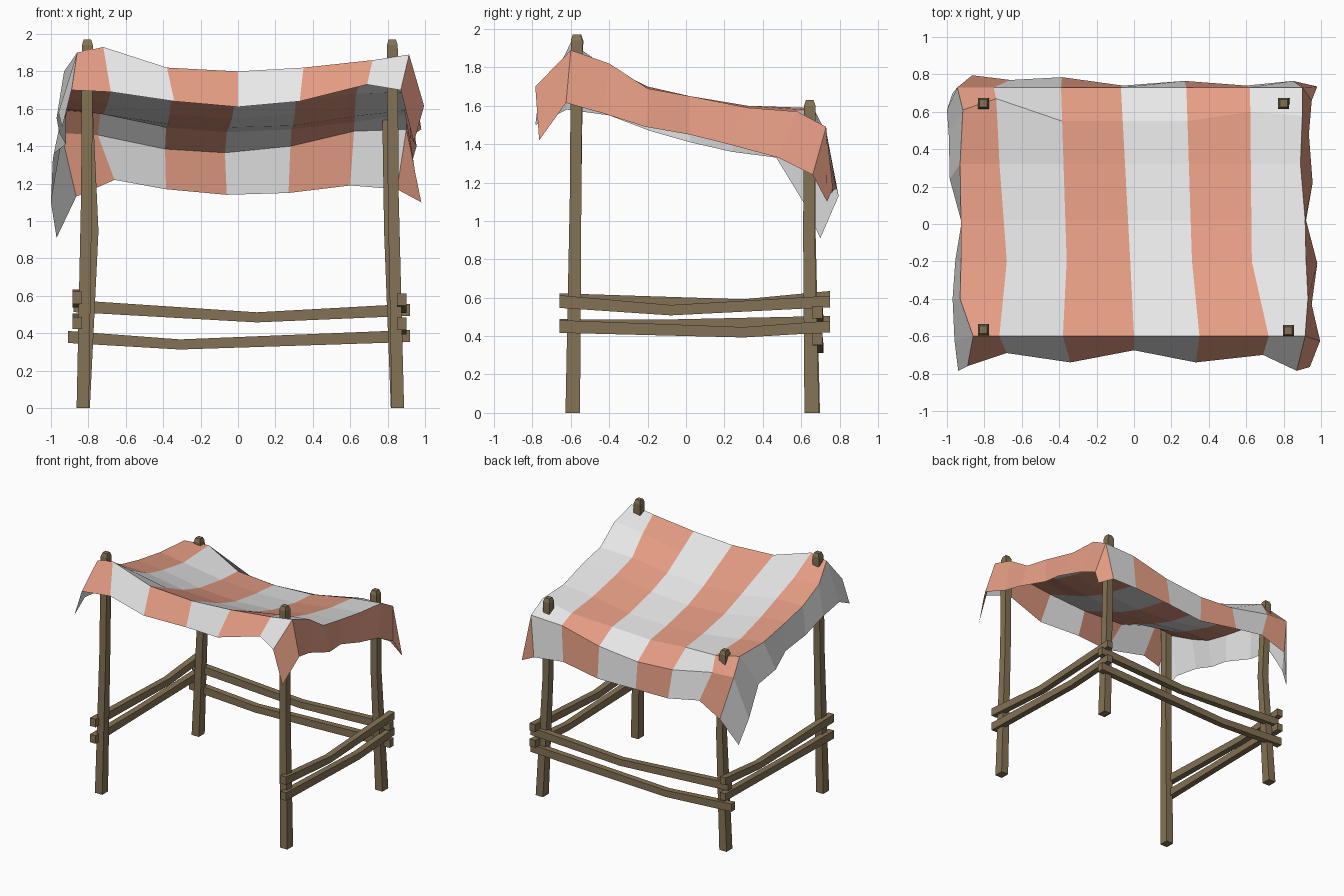
import bpy, bmesh
from mathutils import Vector


def material(name, rgb):
    m = bpy.data.materials.new(name)
    m.diffuse_color = (*rgb, 1)
    return m


wood = material("brown wood", (0.23, 0.17, 0.09))
white = material("off white cloth", (0.80, 0.80, 0.80))
red = material("terracotta cloth", (0.78, 0.335, 0.23))


def finish(bm, name, mats):
    bmesh.ops.recalc_face_normals(bm, faces=bm.faces)
    me = bpy.data.meshes.new(name)
    bm.to_mesh(me)
    bm.free()
    for m in mats:
        me.materials.append(m)
    ob = bpy.data.objects.new(name, me)
    bpy.context.collection.objects.link(ob)


def beam(name, path, u, v):
    """Four-sided beam; path holds (x, y, z, half_u, half_v), u and v span the section."""
    bm = bmesh.new()
    u, v = Vector(u), Vector(v)
    rings = []
    for x, y, z, a, b in path:
        c = Vector((x, y, z))
        rings.append([bm.verts.new(c + u * a * i + v * b * j)
                      for i, j in ((-1, -1), (1, -1), (1, 1), (-1, 1))])
    for r, s in zip(rings, rings[1:]):
        for k in range(4):
            bm.faces.new((r[k], r[(k + 1) % 4], s[(k + 1) % 4], s[k]))
    bm.faces.new(rings[0])
    bm.faces.new(rings[-1])
    finish(bm, name, [wood])


# Posts: bottom, middle and top centre, with a small chamfer on the head
posts = {
    "front_left_post": ((-0.83, -0.59), (-0.81, -0.575), (-0.805, -0.565), 1.97),
    "front_right_post": ((0.855, -0.59), (0.83, -0.575), (0.825, -0.57), 1.97),
    "back_left_post": ((-0.825, 0.66), (-0.775, 0.645), (-0.805, 0.645), 1.63),
    "back_right_post": ((0.85, 0.655), (0.81, 0.64), (0.80, 0.645), 1.63),
}
for name, (b, m, t, h) in posts.items():
    beam(name, [(*b, 0, 0.033, 0.038), (*m, h * 0.58, 0.029, 0.03),
                (*t, h - 0.03, 0.029, 0.03), (*t, h, 0.02, 0.02)],
         (1, 0, 0), (0, 1, 0))

# Side rails: x, z at front, (bend y, z), z at back
side_rails = {
    "right_upper_rail": (0.875, 0.58, -0.08, 0.535, 0.58),
    "right_lower_rail": (0.875, 0.45, 0.30, 0.42, 0.45),
    "left_upper_rail": (-0.86, 0.59, 0.30, 0.565, 0.605),
    "left_lower_rail": (-0.86, 0.455, -0.08, 0.46, 0.475),
}
for name, (x, z0, ym, zm, z1) in side_rails.items():
    beam(name, [(x, -0.66, z0, 0.025, 0.033), (x, ym, zm, 0.025, 0.027),
                (x, 0.75, z1, 0.025, 0.03)], (1, 0, 0), (0, 0, 1))

# Back rails
for name, x0, z0, xm, zm, z1 in (("back_upper_rail", -0.88, 0.545, 0.10, 0.485, 0.525),
                                 ("back_lower_rail", -0.91, 0.38, -0.31, 0.34, 0.385)):
    beam(name, [(x0, 0.685, z0, 0.025, 0.032), (xm, 0.69, zm, 0.025, 0.027),
                (0.92, 0.685, z1, 0.025, 0.032)], (0, 1, 0), (0, 0, 1))

# Canopy: sagging grid, rows run front to back, columns are the stripe borders
row_y = [-0.60, -0.40, -0.20, 0.02, 0.32, 0.55, 0.73]
left_x = [-0.86, -0.93, -0.925, -0.925, -0.93, -0.915, -0.945]
right_x = [0.915, 0.93, 0.92, 0.915, 0.89, 0.90, 0.90]
front_x = [-0.72, -0.38, 0.0, 0.35, 0.72]
mid_x = [-0.68, -0.36, -0.02, 0.31, 0.63]
back_x = [-0.75, -0.39, -0.07, 0.28, 0.62]
heights = [
    (1.90, 1.93, 1.82, 1.80, 1.82, 1.86, 1.89),
    (1.80, 1.79, 1.73, 1.71, 1.73, 1.79, 1.82),
    (1.70, 1.69, 1.64, 1.62, 1.64, 1.68, 1.69),
    (1.65, 1.63, 1.57, 1.55, 1.57, 1.62, 1.65),
    (1.60, 1.57, 1.52, 1.50, 1.51, 1.56, 1.59),
    (1.59, 1.575, 1.50, 1.475, 1.49, 1.53, 1.57),
    (1.47, 1.46, 1.385, 1.365, 1.40, 1.48, 1.49),
]
post_lift = (0.06, 0.12, 0, 0, 0, 0.05, 0.03)   # sheet pulled back around rear posts

# Lower hems of the hanging edges
front_hem = [(-0.89, -0.76, 1.70), (-0.68, -0.69, 1.69), (-0.34, -0.74, 1.64),
             (0.0, -0.675, 1.61), (0.33, -0.74, 1.64), (0.69, -0.70, 1.73), (0.87, -0.785, 1.70)]
back_hem = [(-0.865, 0.795, 1.13), (-0.66, 0.77, 1.22), (-0.385, 0.785, 1.17),
            (-0.06, 0.74, 1.14), (0.27, 0.765, 1.15), (0.60, 0.74, 1.19), (0.85, 0.765, 1.17)]
# Side hems start and end with the drooping corner tips
left_hem = [(-0.94, -0.785, 1.50), (-0.96, -0.62, 1.58), (-0.97, -0.40, 1.55),
            (-0.955, -0.19, 1.47), (-0.92, 0.02, 1.41), (-0.985, 0.24, 1.36),
            (-0.99, 0.47, 1.33), (-1.0, 0.61, 1.10), (-0.97, 0.70, 0.91)]
right_hem = [(0.94, -0.765, 1.42), (0.995, -0.625, 1.615), (0.95, -0.43, 1.56),
             (0.98, -0.21, 1.49), (0.92, 0.02, 1.45), (0.955, 0.22, 1.40),
             (0.935, 0.48, 1.33), (0.95, 0.66, 1.24), (0.98, 0.735, 1.10)]

bm = bmesh.new()


def border_x(i, c):
    """x of stripe border c in row i, bent at the third row."""
    y = row_y[i]
    if i <= 2:
        a, b, t = front_x[c], mid_x[c], (y + 0.60) / 0.40
    else:
        a, b, t = mid_x[c], back_x[c], (y + 0.20) / 0.93
    return a + (b - a) * t


grid = []
for i, y in enumerate(row_y):
    xs = [left_x[i]] + [border_x(i, c) for c in range(5)] + [right_x[i]]
    grid.append([bm.verts.new((x, y + (post_lift[j] if i == 5 else 0), heights[i][j]))
                 for j, x in enumerate(xs)])


def face(verts, is_red):
    bm.faces.new(verts).material_index = int(is_red)


# Striped top
for i in range(6):
    for j in range(6):
        face((grid[i][j], grid[i][j + 1], grid[i + 1][j + 1], grid[i + 1][j]), j % 2 == 0)

# Striped front and back hangings
ends = []
for row, hem in ((grid[0], front_hem), (grid[-1], back_hem)):
    low = [bm.verts.new(p) for p in hem]
    ends.append(low)
    for j in range(6):
        face((row[j], row[j + 1], low[j + 1], low[j]), j % 2 == 0)

# Plain side hangings: white on the left, red on the right
for col, hem, is_red in ((0, left_hem, False), (-1, right_hem, True)):
    top = [r[col] for r in grid]
    low = [bm.verts.new(p) for p in hem]
    for i in range(6):
        face((top[i], top[i + 1], low[i + 2], low[i + 1]), is_red)
    face((top[0], low[1], low[0], ends[0][col]), is_red)
    face((top[-1], low[-2], low[-1], ends[1][col]), is_red)

finish(bm, "striped_canopy", [white, red])
